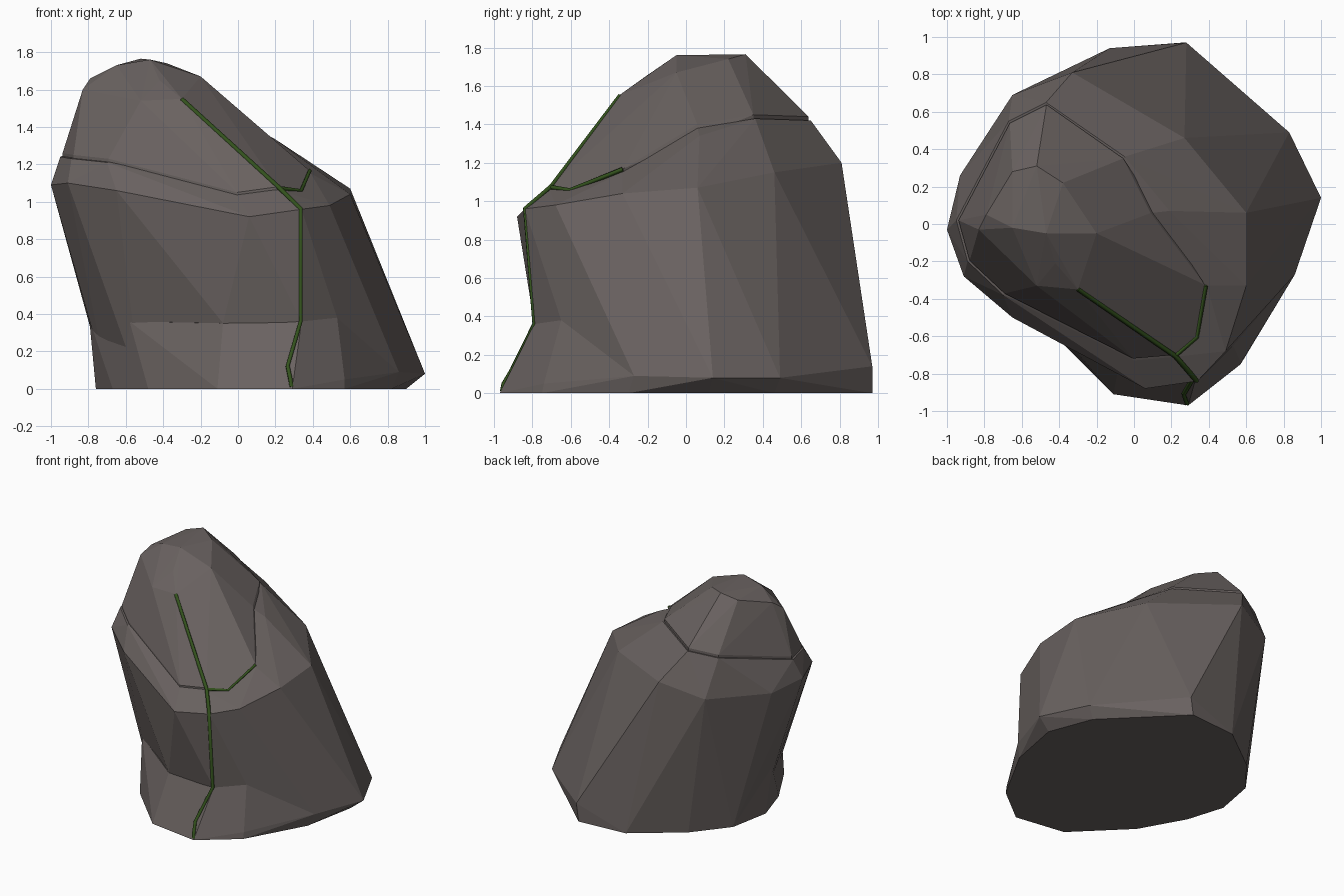
import bpy, bmesh
from mathutils import Vector

if "Cube" in bpy.data.objects:
    bpy.data.objects.remove(bpy.data.objects["Cube"])


def material(name, rgb):
    m = bpy.data.materials.new(name)
    m.diffuse_color = (*rgb, 1)
    m.use_nodes = True
    m.node_tree.nodes["Principled BSDF"].inputs["Base Color"].default_value = m.diffuse_color
    return m


STONE = material("stone", (0.142, 0.122, 0.117))
MOSS = material("moss", (0.033, 0.085, 0.012))


def hull(name, points):
    """Faceted stone block: convex hull of its corner points."""
    bm = bmesh.new()
    for p in points:
        bm.verts.new(p)
    res = bmesh.ops.convex_hull(bm, input=bm.verts)
    junk = {g for g in res["geom_interior"] + res["geom_unused"]
            if isinstance(g, bmesh.types.BMVert)}
    bmesh.ops.delete(bm, geom=list(junk), context='VERTS')
    bmesh.ops.dissolve_limit(bm, angle_limit=0.06, verts=bm.verts, edges=bm.edges)
    bmesh.ops.recalc_face_normals(bm, faces=bm.faces)
    me = bpy.data.meshes.new(name)
    bm.to_mesh(me)
    bm.free()
    me.materials.append(STONE)
    ob = bpy.data.objects.new(name, me)
    bpy.context.collection.objects.link(ob)
    return ob


def moss_strip(name, path, radius):
    """Square-section strip of moss lying in a crack."""
    cu = bpy.data.curves.new(name, 'CURVE')
    cu.dimensions = '3D'
    cu.bevel_depth = radius
    cu.bevel_resolution = 0
    cu.use_fill_caps = True
    sp = cu.splines.new('POLY')
    sp.points.add(len(path) - 1)
    for p, co in zip(sp.points, path):
        p.co = (*co, 1)
    cu.materials.append(MOSS)
    ob = bpy.data.objects.new(name, cu)
    bpy.context.collection.objects.link(ob)


# Ledge ring where the crown sits on the body
rim = [(0, -.73, 1.05), (.22, -.71, 1.08), (.34, -.61, 1.06), (.39, -.33, 1.17),
       (.10, .06, 1.40), (-.05, .36, 1.45), (-.47, .65, 1.44), (-.67, .55, 1.40),
       (-.82, .24, 1.32), (-.95, .02, 1.26), (-.89, -.20, 1.25), (-.70, -.38, 1.23)]

# Shoulder ring, the widest part of the upper body
shoulder = [(-1, -.03, 1.09), (-.91, -.28, 1.10), (-.65, -.50, 1.06), (-.31, -.68, 1.0),
            (.06, -.88, .92), (.34, -.84, .96), (.49, -.68, .98), (.60, -.33, 1.04),
            (.60, .06, 1.07), (.27, .46, 1.15), (.10, .56, 1.17), (-.33, .81, 1.20),
            (-.65, .69, 1.10), (-.93, .26, 1.06)]

# Right and back skirt, a little above the ground
skirt = [(.86, -.27, .09), (1.0, .14, .08), (.83, .49, .08), (.28, .97, .14),
         (-.13, .93, .14), (-.50, .68, .15)]
skirt_base = [(.82, -.30, 0), (.90, .12, 0), (.77, .46, 0), (.26, .97, 0),
              (-.13, .94, 0), (-.49, .67, 0), (-.70, .41, 0)]

# Waist and flared front foot
waist = [(-.795, .06, .37), (-.58, -.37, .36), (-.08, -.75, .35),
         (.34, -.79, .36), (.53, -.65, .38)]
foot_base = [(-.76, .09, 0), (-.67, -.20, 0), (-.48, -.54, 0),
             (-.11, -.91, 0), (.29, -.97, 0), (.57, -.75, 0)]
inner_base = [(-.69, .05, 0), (-.52, -.33, 0), (-.06, -.66, 0),
              (.34, -.72, 0), (.55, -.58, 0)]

body_rim = [(x, y, z - .02) for x, y, z in rim]
hull("rock_body", body_rim + shoulder + skirt + skirt_base + waist + inner_base
     + [(.19, .07, 1.34)])
hull("rock_foot", waist + foot_base + skirt_base
     + [(.28, -.945, .05), (.57, -.74, .05), (.86, -.27, .09)])

# Crown: a slightly inset ledge ring rising to the peak
mid = Vector((-.35, 0, 0))
crown_rim = []
for p in rim:
    v = Vector(p)
    d = (v - mid).to_2d().normalized() * .012
    crown_rim.append((v.x - d.x, v.y - d.y, v.z))
peak = [(-.83, -.03, 1.60), (-.79, .05, 1.66), (-.65, .28, 1.73), (-.52, .31, 1.765),
        (-.38, .22, 1.74), (-.47, -.05, 1.76), (-.20, -.05, 1.67), (-.42, -.21, 1.65),
        (-.30, -.35, 1.55), (-.52, -.33, 1.54), (-.65, -.02, 1.73)]
hull("rock_crown", crown_rim + [(x, y, z - .1) for x, y, z in crown_rim] + peak)

# Moss in the vertical crack and along the right of the ledge
moss_strip("crack_moss", [(-.30, -.346, 1.547), (.22, -.705, 1.074), (.335, -.838, .962),
                          (.335, -.79, .36), (.265, -.908, .12), (.28, -.950, .05),
                          (.285, -.958, .01)], .014)
moss_strip("ledge_moss", [(.22, -.704, 1.072), (.335, -.605, 1.056), (.383, -.33, 1.166)], .012)
